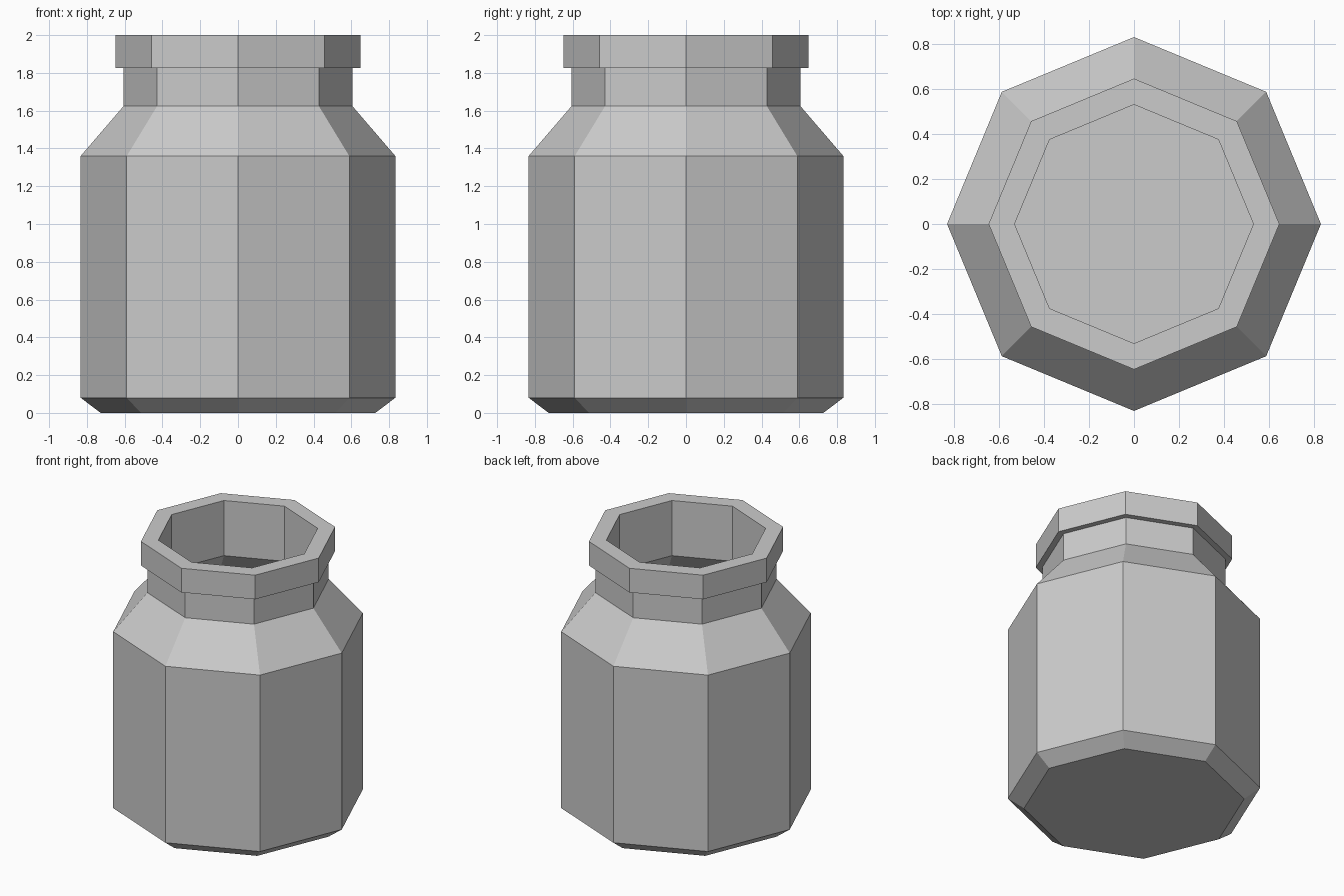
import bpy, bmesh
from math import cos, sin, pi

if "Cube" in bpy.data.objects:
    bpy.data.objects.remove(bpy.data.objects["Cube"])

SIDES = 8

# Closed wall profile (radius, height): outside going up, then inside going down
profile = [
    (0.727, 0.0), (0.833, 0.08), (0.833, 1.36),      # base chamfer and body
    (0.605, 1.625), (0.605, 1.825),                  # shoulder and neck
    (0.648, 1.825), (0.648, 2.0),                    # rim
    (0.532, 2.0), (0.532, 1.60),                     # mouth
    (0.76, 1.335), (0.76, 0.113), (0.70, 0.07),      # hollow inside
]


def lathe(name, points, sides):
    """Spin a profile into flat-sided rings, capped at both ends."""
    bm = bmesh.new()
    rings = [[bm.verts.new((r * cos(2 * pi * i / sides),
                            r * sin(2 * pi * i / sides), z))
              for i in range(sides)] for r, z in points]
    for low, high in zip(rings, rings[1:]):
        for i in range(sides):
            j = (i + 1) % sides
            bm.faces.new((low[i], low[j], high[j], high[i]))
    bm.faces.new(rings[0][::-1])    # underside
    bm.faces.new(rings[-1])         # inner floor
    bmesh.ops.recalc_face_normals(bm, faces=bm.faces)
    mesh = bpy.data.meshes.new(name)
    bm.to_mesh(mesh)
    bm.free()
    obj = bpy.data.objects.new(name, mesh)
    bpy.context.collection.objects.link(obj)
    return obj


# Open octagonal jar
lathe("jar", profile, SIDES)
